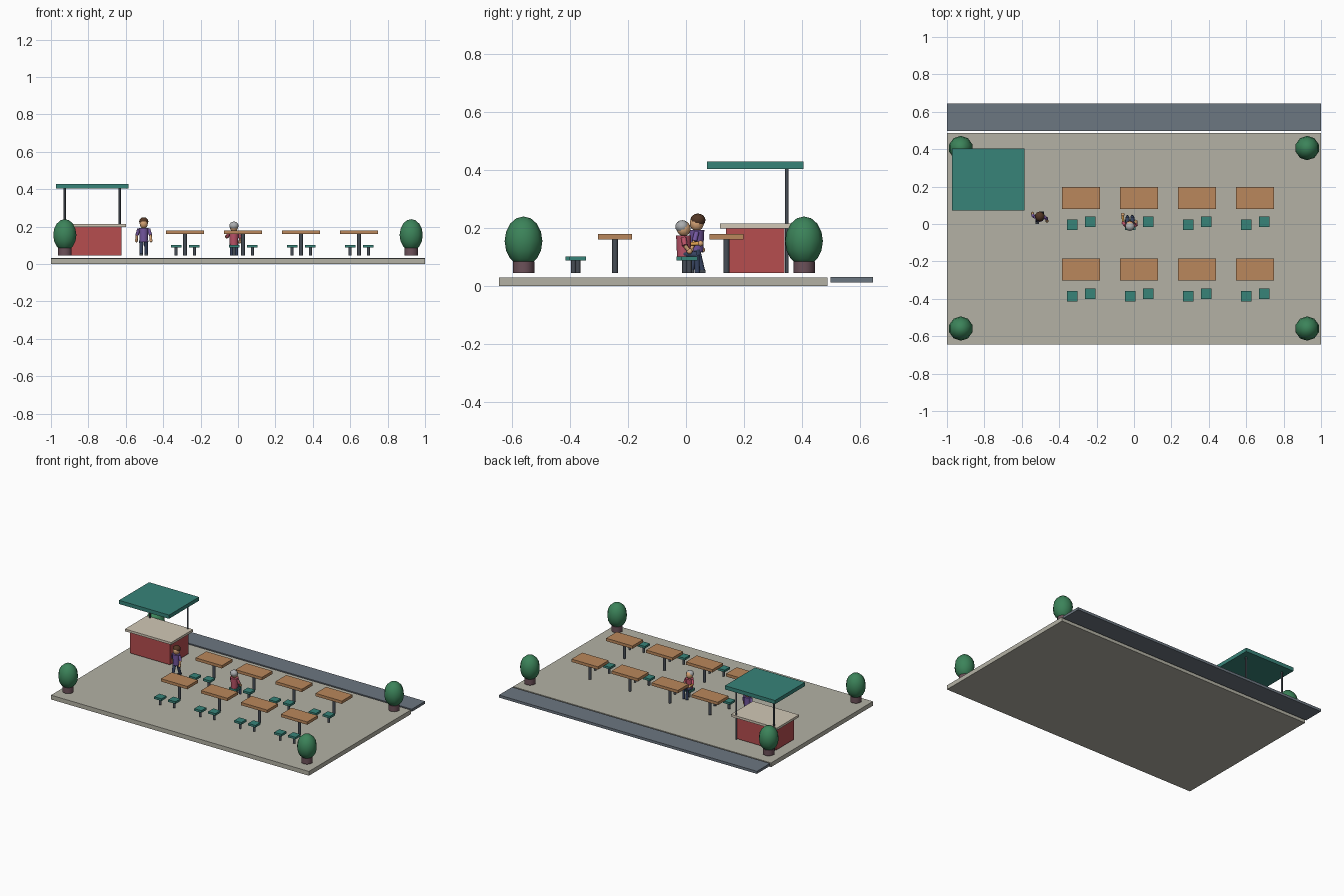
import bpy, math
from mathutils import Vector

if "Cube" in bpy.data.objects:
    bpy.data.objects.remove(bpy.data.objects["Cube"])

BASE = 0.045  # height at which the furniture stands


def colour(name, r, g, b):
    m = bpy.data.materials.new(name)
    m.diffuse_color = tuple((c / 255) ** 2.2 for c in (r, g, b)) + (1,)
    m.use_nodes = True
    m.node_tree.nodes["Principled BSDF"].inputs["Base Color"].default_value = m.diffuse_color
    return m


STONE = colour("stone", 178, 176, 163)
ROAD = colour("asphalt", 108, 118, 128)
WOOD = colour("wood", 184, 134, 92)
TEAL = colour("teal", 58, 130, 120)
METAL = colour("dark_metal", 72, 78, 86)
RED = colour("red", 180, 78, 80)
CREAM = colour("cream", 208, 198, 180)
LEAF = colour("leaf", 62, 130, 90)
POT = colour("pot", 108, 82, 90)
SKIN = colour("skin", 218, 166, 120)
ORANGE = colour("orange", 222, 160, 80)
BROWN = colour("brown_hair", 84, 58, 42)
GREY = colour("grey_hair", 170, 172, 174)
PURPLE = colour("purple", 116, 88, 160)
PINK = colour("pink", 186, 84, 104)
BLUE = colour("navy", 58, 70, 98)


def finish(name, mat, smooth=False):
    ob = bpy.context.object
    ob.name = name
    ob.data.materials.append(mat)
    bpy.ops.object.transform_apply(location=False, rotation=True, scale=True)
    if smooth:
        bpy.ops.object.shade_smooth_by_angle(angle=math.radians(50))
    return ob


def box(name, x, y, z, mat):
    """Box from (min, max) pairs."""
    bpy.ops.mesh.primitive_cube_add(size=1, location=[sum(p) / 2 for p in (x, y, z)])
    bpy.context.object.scale = [p[1] - p[0] for p in (x, y, z)]
    return finish(name, mat)


def slab(name, x, y, w, d, z, mat):
    return box(name, (x - w / 2, x + w / 2), (y - d / 2, y + d / 2), z, mat)


def rod(name, a, b, r1, mat, r2=None, sides=10):
    """Round, optionally tapered rod between two points."""
    a, b = Vector(a), Vector(b)
    bpy.ops.mesh.primitive_cone_add(vertices=sides, radius1=r1, radius2=r2 or r1,
                                    depth=(b - a).length, location=(a + b) / 2)
    bpy.context.object.rotation_euler = (b - a).to_track_quat('Z', 'Y').to_euler()
    return finish(name, mat, True)


def ball(name, c, size, mat, seg=10, rings=8):
    bpy.ops.mesh.primitive_uv_sphere_add(segments=seg, ring_count=rings, radius=1, location=c)
    bpy.context.object.scale = size
    return finish(name, mat, True)


# Terrace and the road strip behind it
box("terrace", (-1, 1), (-0.643, 0.486), (0, 0.03), STONE)
box("road", (-1, 1), (0.497, 0.643), (0.013, 0.031), ROAD)

# Kiosk with counter, two rear posts and roof
KX, KY = -0.779, 0.238
slab("kiosk_body", KX, KY, 0.312, 0.202, (BASE, 0.199), RED)
slab("kiosk_counter", KX, KY, 0.358, 0.243, (0.199, 0.215), CREAM)
slab("kiosk_roof", KX, KY, 0.388, 0.332, (0.403, 0.429), TEAL)
for s in (-1, 1):
    x = KX + s * 0.147
    rod("roof_post", (x, 0.347, BASE), (x, 0.347, 0.403), 0.006, METAL)

# Potted shrubs in the corners
for x in (-0.926, 0.926):
    for y in (-0.559, 0.406):
        rod("planter", (x, y, BASE), (x, y, 0.085), 0.037, POT)
        ball("shrub", (x, y, 0.155), (0.065, 0.065, 0.085), LEAF)

# Tables, each with two stools in front
for ty in (-0.244, 0.139):
    for i in range(4):
        tx = -0.283 + 0.31 * i
        slab("table_top", tx, ty, 0.204, 0.118, (0.16, 0.18), WOOD)
        rod("table_leg", (tx, ty, BASE), (tx, ty, 0.16), 0.0105, METAL)
        for dx, dy in ((-0.048, -0.143), (0.05, -0.128)):
            x, y = tx + dx, ty + dy
            slab("stool_seat", x, y, 0.056, 0.056, (0.088, 0.103), TEAL)
            rod("stool_leg", (x, y, BASE), (x, y, 0.088), 0.009, METAL)

# Standing visitor, mid-stride
px, py = -0.504, 0.037
ball("standing_head", (px, py, 0.217), (0.023, 0.024, 0.028), SKIN)
ball("standing_hair", (px, py + 0.004, 0.227), (0.026, 0.026, 0.023), BROWN)
rod("standing_torso", (px, py, 0.118), (px, py, 0.193), 0.022, PURPLE, 0.026)
for s in (-1, 1):
    x = px + s * 0.013
    foot = (x, py + s * 0.02, BASE + 0.006)
    rod("standing_leg", foot, (x, py, 0.125), 0.009, BLUE, 0.012)
    slab("standing_shoe", x, foot[1] - 0.003, 0.018, 0.026, (BASE, BASE + 0.01), METAL)
    elbow = (px + s * 0.036, py - s * 0.008, 0.155)
    rod("standing_sleeve", elbow, (px + s * 0.026, py, 0.187), 0.009, PURPLE)
    hand = (px + s * 0.039, py - s * 0.02, 0.125)
    rod("standing_forearm", hand, elbow, 0.007, SKIN)
    ball("standing_hand", hand, (0.009,) * 3, SKIN)

# Seated guest on a stool, facing the table behind
px, py = -0.022, -0.008
ball("seated_head", (px, py, 0.198), (0.023, 0.024, 0.026), SKIN)
ball("seated_hair", (px, py - 0.005, 0.205), (0.026, 0.024, 0.022), GREY)
rod("seated_torso", (px, py, 0.103), (px, py, 0.174), 0.023, PINK, 0.026)
for s in (-1, 1):
    x = px + s * 0.013
    knee = (x, py + 0.045, 0.108)
    rod("seated_thigh", (x, py, 0.112), knee, 0.011, BLUE)
    rod("seated_shin", (x, py + 0.047, BASE), knee, 0.009, BLUE)
# one arm reaching to the table, one resting at the side
for s, elbow, hand in ((-1, (-0.058, 0.008, 0.145), (-0.06, 0.05, 0.147)),
                       (1, (0.012, -0.004, 0.14), (0.01, 0.012, 0.12))):
    rod("seated_sleeve", elbow, (px + s * 0.024, py, 0.167), 0.009, PINK)
    rod("seated_forearm", hand, elbow, 0.007, ORANGE if s < 0 else SKIN)
    ball("seated_hand", hand, (0.01,) * 3, SKIN)
